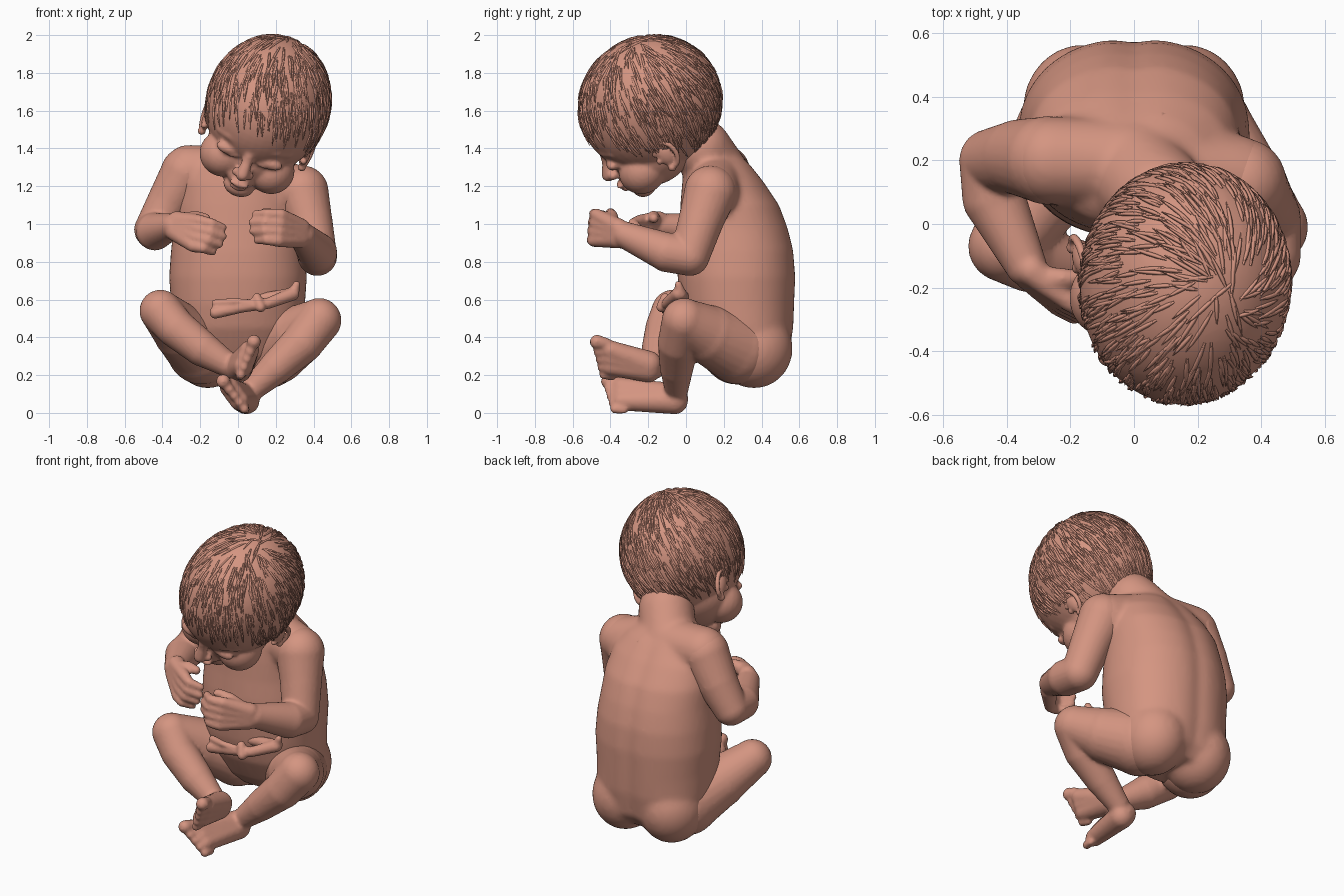
import bpy, bmesh, math, random
from mathutils import Vector as V, Matrix

if "Cube" in bpy.data.objects:
    bpy.data.objects.remove(bpy.data.objects["Cube"])

random.seed(4)
skin = bpy.data.materials.new("skin")
skin.diffuse_color = (0.66, 0.30, 0.22, 1)
skin.use_nodes = True
skin.node_tree.nodes["Principled BSDF"].inputs["Base Color"].default_value = skin.diffuse_color
spheres = {}


class Solid:
    """Collects overlapping closed shapes that are fused into one skin."""

    def __init__(self, frame=None):
        self.verts, self.faces, self.frame = [], [], frame or Matrix()

    def add(self, verts, faces):
        k = len(self.verts)
        flip = -1 if self.frame.determinant() < 0 else 1
        self.verts += [self.frame @ v for v in verts]
        self.faces += [[i + k for i in f][::flip] for f in faces]

    def ball(self, c, r, seg=16):
        """Ellipsoid; r is a number or three radii."""
        r = (r, r, r) if isinstance(r, (int, float)) else r
        if seg not in spheres:
            bm = bmesh.new()
            bmesh.ops.create_uvsphere(bm, u_segments=seg, v_segments=seg * 2 // 3, radius=1)
            bm.verts.index_update()
            spheres[seg] = ([v.co.copy() for v in bm.verts], [[v.index for v in f.verts] for f in bm.faces])
            bm.free()
        m = Matrix.Translation(c) @ Matrix.Diagonal((*r, 1))
        self.add([m @ v for v in spheres[seg][0]], spheres[seg][1])

    def stack(self, verts, n):
        """Closed skin over stacked rings of n points."""
        top = len(verts) - n
        faces = [[k + i, k + (i + 1) % n, k + n + (i + 1) % n, k + n + i] for k in range(0, top, n) for i in range(n)]
        self.add(verts, faces + [list(range(n))[::-1], list(range(top, top + n))])

    def limb(self, pts, n=16):
        """Tapered tube with round joints through (x, y, z, radius) points."""
        for p in pts:
            self.ball(p[:3], p[3], n)
        for a, b in zip(pts, pts[1:]):
            q = (V(b[:3]) - V(a[:3])).to_track_quat('Z', 'Y')
            ring = [q @ V((math.cos(t), math.sin(t), 0)) for t in (2 * math.pi * i / n for i in range(n))]
            self.stack([V(p[:3]) + d * p[3] for p in (a, b) for d in ring], n)

    def fuse(self, name, voxel, smooth):
        me = bpy.data.meshes.new(name)
        me.from_pydata(self.verts, [], self.faces)
        me.shade_smooth()
        me.materials.append(skin)
        ob = bpy.data.objects.new(name, me)
        bpy.context.collection.objects.link(ob)
        rm = ob.modifiers.new("fuse", 'REMESH')
        rm.mode, rm.voxel_size, rm.use_smooth_shade = 'VOXEL', voxel, True
        sm = ob.modifiers.new("soften", 'SMOOTH')
        sm.factor, sm.iterations = 0.5, smooth
        ob.modifiers.new("lighten", 'DECIMATE').ratio = 0.6


def loft(solid, rings, n=48):
    """Rings of (z, y centre, x radius, y radius) with a shallow spine groove."""
    verts = []
    for z, yc, rx, ry in rings:
        for i in range(n):
            c, s = math.cos(2 * math.pi * i / n), math.sin(2 * math.pi * i / n)
            x = rx * math.copysign(abs(c) ** 0.9, c)
            y = yc + ry * math.copysign(abs(s) ** 0.9, s)
            verts.append(V((x, y - (0.015 * math.exp(-(x / 0.05) ** 2) if s > 0 else 0), z)))
    solid.stack(verts, n)


# torso, buttocks, neck and shoulders
body = Solid()
loft(body, [(0.22, 0.33, 0.22, 0.16), (0.30, 0.32, 0.32, 0.23), (0.45, 0.29, 0.35, 0.285),
            (0.58, 0.275, 0.355, 0.305), (0.72, 0.27, 0.365, 0.315), (0.86, 0.265, 0.355, 0.31),
            (0.98, 0.255, 0.34, 0.29), (1.10, 0.235, 0.335, 0.265), (1.22, 0.20, 0.31, 0.22),
            (1.31, 0.17, 0.24, 0.18), (1.36, 0.16, 0.16, 0.14)])
for s in (-1, 1):
    body.ball((s * 0.16, 0.36, 0.34), (0.19, 0.205, 0.21), 32)
body.limb([(0.0, 0.17, 1.27, 0.16), (0.08, 0.08, 1.40, 0.16)], 24)
body.limb([(0.0, 0.19, 1.27, 0.14), (-0.26, 0.20, 1.28, 0.14)], 24)
body.limb([(0.02, 0.18, 1.26, 0.14), (0.32, 0.14, 1.17, 0.14)], 24)
body.fuse("torso", 0.016, 10)


def hand(arm, wrist, knuckle, d, side, curl, thumb):
    """Palm, four curled fingers and a thumb; side points to the index finger."""
    w, k, thumb = V(wrist), V(knuckle), V(thumb)
    d, side, curl = V(d).normalized(), V(side).normalized(), V(curl).normalized()
    for i, length in enumerate((0.145, 0.16, 0.15, 0.12)):
        o = side * (0.069 - 0.046 * i)
        base = k + o
        mid = base + d * length * 0.5 - curl * 0.005
        tip = base + d * length * 0.9 + curl * 0.05
        arm.limb([(*(w + o * 0.45), 0.05), (*base, 0.034), (*mid, 0.028), (*tip, 0.022)], 12)
    root = w.lerp(k, 0.3) + side * 0.04
    arm.limb([(*root, 0.045), (*(root.lerp(thumb, 0.5) + side * 0.015), 0.034), (*thumb, 0.026)], 12)


# arms with hands
arm = Solid()
arm.limb([(-0.27, 0.20, 1.27, 0.14), (-0.36, 0.21, 1.12, 0.12), (-0.45, 0.20, 0.97, 0.10),
          (-0.44, 0.08, 0.96, 0.10), (-0.34, -0.13, 0.99, 0.066)], 24)
hand(arm, (-0.33, -0.15, 0.99), (-0.22, -0.25, 0.95), (0.80, -0.42, -0.18), (0.25, 0.1, 0.95),
     (0.2, 1, -0.2), (-0.17, -0.17, 1.03))
arm.fuse("right_arm", 0.010, 5)
arm = Solid()
arm.limb([(0.34, 0.13, 1.17, 0.14), (0.38, 0.08, 1.02, 0.12), (0.42, 0.02, 0.83, 0.105),
          (0.42, -0.10, 0.85, 0.105), (0.34, -0.32, 0.94, 0.072)], 24)
hand(arm, (0.33, -0.36, 0.95), (0.22, -0.48, 0.98), (-0.85, -0.12, 0.06), (0.1, 0.1, 0.95),
     (-0.1, 1, -0.1), (0.14, -0.40, 1.06))
arm.fuse("left_arm", 0.010, 5)


def foot(leg, heel, ball_pt, side):
    """Wedge foot with five toes; side points to the big toe."""
    h, b, side = V(heel), V(ball_pt), V(side).normalized()
    d = (b - h).normalized()
    for k in (-0.045, 0, 0.045):
        leg.limb([(*(h + side * k * 0.3), 0.072), (*(b + side * k), 0.052)])
    for i, r in enumerate((0.039, 0.029, 0.027, 0.026, 0.025)):
        t = b + side * (0.075 - 0.042 * i - (0.01 if i else 0)) + d * (0.075 - 0.009 * i)
        leg.limb([(*(t - d * 0.05), r * 0.85), (*t, r)], 12)


# legs with feet
leg = Solid()
leg.limb([(-0.19, 0.27, 0.34, 0.19), (-0.30, 0.10, 0.43, 0.15), (-0.41, -0.07, 0.54, 0.112),
          (-0.33, -0.11, 0.45, 0.105), (-0.19, -0.14, 0.34, 0.095), (-0.03, -0.17, 0.24, 0.062)], 24)
foot(leg, (0.01, -0.20, 0.245), (0.045, -0.40, 0.29), (0.35, 0, 0.93))
leg.fuse("right_leg", 0.011, 5)
leg = Solid()
leg.limb([(0.19, 0.28, 0.34, 0.19), (0.31, 0.13, 0.41, 0.16), (0.43, -0.01, 0.49, 0.118),
          (0.34, -0.04, 0.37, 0.11), (0.20, -0.05, 0.24, 0.09), (0.08, -0.05, 0.13, 0.065)], 24)
foot(leg, (0.035, -0.06, 0.075), (-0.02, -0.34, 0.10), (-0.55, 0, 0.75))
leg.fuse("left_leg", 0.011, 5)

# umbilical cord stump with tied knot
cord = Solid()
cord.limb([(0.10, 0.0, 0.60, 0.03), (0.29, -0.03, 0.63, 0.034), (0.31, -0.04, 0.68, 0.02)])
cord.limb([(0.29, -0.04, 0.63, 0.036), (0.16, -0.10, 0.58, 0.03), (0.02, -0.11, 0.56, 0.03), (-0.12, -0.09, 0.53, 0.032)])
cord.limb([(0.10, -0.11, 0.61, 0.025), (0.12, -0.13, 0.56, 0.028)])
cord.limb([(0.10, -0.11, 0.58, 0.02), (-0.02, -0.12, 0.59, 0.018), (-0.12, -0.08, 0.58, 0.022)])
cord.fuse("umbilical_cord", 0.009, 3)

# head frame: x to the left ear, y out of the face, z to the crown; rolled and bowed
roll, pitch = math.radians(20), math.radians(35)
R = V((math.cos(roll), 0, -math.sin(roll)))
U0, F0 = V((math.sin(roll), 0, math.cos(roll))), V((0, -1, 0))
F = F0 * math.cos(pitch) - U0 * math.sin(pitch)
U = U0 * math.cos(pitch) + F0 * math.sin(pitch)
frame = Matrix((R, F, U)).transposed().to_4x4()
frame.translation = (0.16, -0.19, 1.635)
SKULL = V((0.325, 0.385, 0.36))

# skull, jaw, chin, nose and lips
head = Solid(frame)
head.ball((0, 0, 0), SKULL, 48)
head.ball((0, 0.12, -0.2), (0.245, 0.235, 0.2), 40)
head.ball((0, 0.29, -0.27), (0.085, 0.09, 0.08), 24)
head.ball((0, 0.285, -0.355), (0.085, 0.07, 0.06), 24)
head.limb([(0, 0.35, -0.08, 0.03), (0, 0.375, -0.14, 0.028), (0, 0.41, -0.2, 0.036)])
head.ball((0, 0.385, -0.278), (0.058, 0.026, 0.016))
head.ball((0, 0.37, -0.313), (0.046, 0.026, 0.015))
for s in (-1, 1):
    # cheek and nostril
    head.ball((s * 0.135, 0.22, -0.245), (0.125, 0.13, 0.12), 24)
    head.ball((s * 0.036, 0.385, -0.21), 0.024)
    # closed eyelid, lash line and brow
    head.ball((s * 0.12, 0.33, -0.125), (0.066, 0.035, 0.032))
    head.limb([(s * (0.06 + 0.03 * i), 0.362 - 0.012 * abs(i - 1) - 0.008 * i,
                -0.14 - 0.012 * math.sin(i * 0.8), 0.009) for i in range(5)], 8)
    head.limb([(s * 0.05, 0.345, -0.055, 0.03), (s * 0.13, 0.325, -0.045, 0.028), (s * 0.19, 0.28, -0.06, 0.025)])
head.fuse("head", 0.010, 4)

# ears: bowl, curled rim and lobe
for s, name in ((1, "left_ear"), (-1, "right_ear")):
    ear = Solid(frame)
    ear.ball((s * 0.275, 0.04, -0.2), (0.028, 0.045, 0.065))
    rim = []
    for i in range(12):
        a = math.radians(20 + i * 22)
        y, z = 0.035 + 0.056 * math.cos(a), -0.195 + 0.078 * math.sin(a)
        rim.append((s * (0.285 - 0.25 * (y - 0.05)), y, z, 0.014))
    ear.limb(rim, 8)
    ear.ball((s * 0.282, 0.05, -0.275), 0.022)
    ear.ball((s * 0.28, 0.085, -0.21), 0.018)
    ear.fuse(name, 0.007, 2)

# hair: fine tapered strands flowing away from the crown whorl
cu = bpy.data.curves.new("hair", 'CURVE')
cu.dimensions, cu.bevel_depth, cu.bevel_resolution = '3D', 0.007, 0
crown = V((0, -0.45, 0.9)).normalized()
made = 0
while made < 800:
    n = V([random.gauss(0, 1) for _ in range(3)]).normalized()
    if n.z < 0.95 * n.y - 0.42 or n.z < -0.72:
        continue
    made += 1
    flow = n - crown + n.cross(crown) * 0.35 + V([random.uniform(-0.15, 0.15) for _ in range(3)])
    flow = (flow - n * flow.dot(n)).normalized()
    length, lift = random.uniform(0.25, 0.48), random.choice((0.0, 0.0, 0.005, 0.02))
    sp = cu.splines.new('POLY')
    sp.points.add(4)
    for i, p in enumerate(sp.points):
        t = i / 4
        q = (n + flow * length * t).normalized() * (1.002 + lift * t * t)
        p.co = (*(frame @ V([a * b for a, b in zip(q, SKULL)])), 1)
        p.radius = (0.5, 1, 1, 0.7, 0.15)[i]
cu.materials.append(skin)
bpy.context.collection.objects.link(bpy.data.objects.new("hair", cu))
